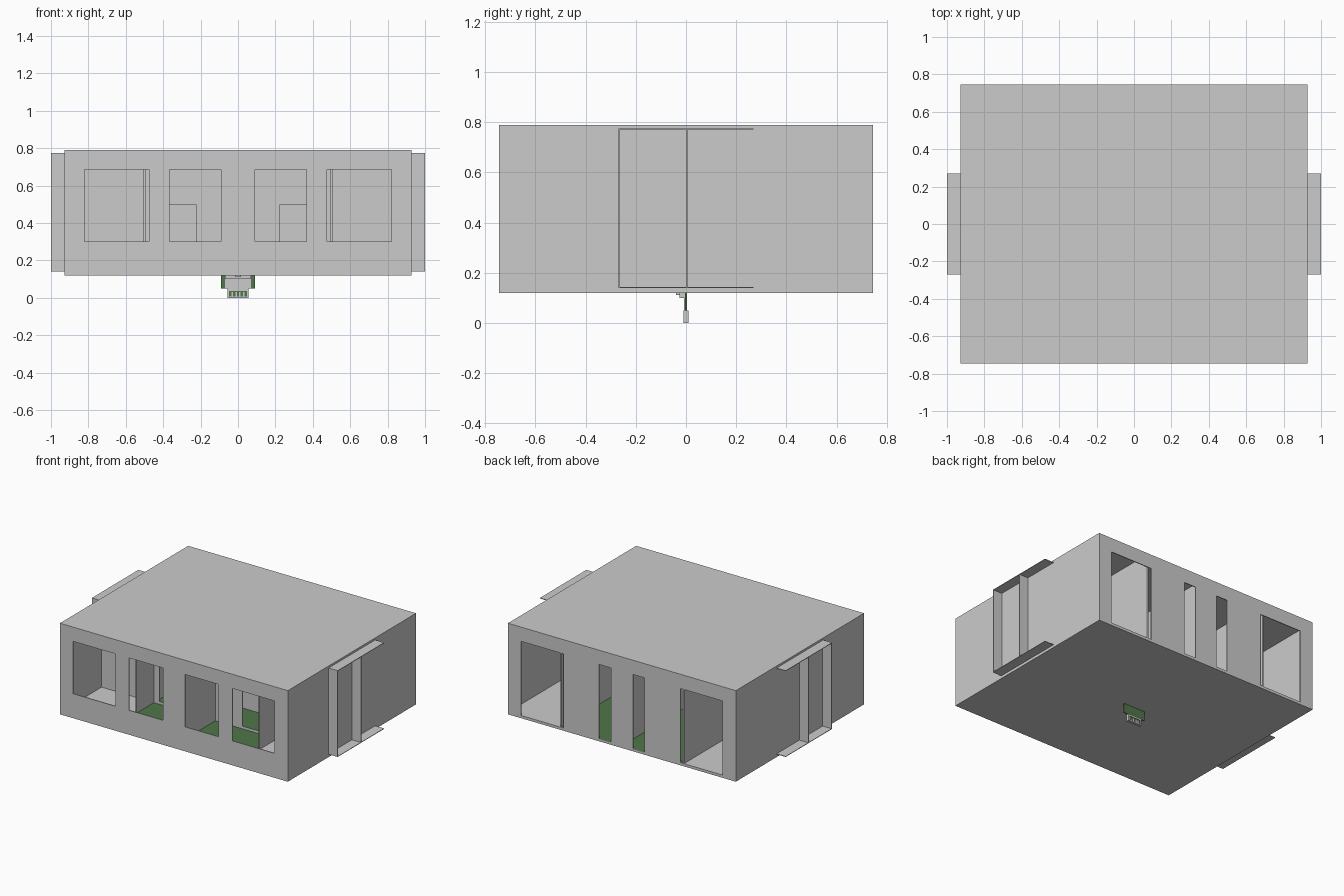
import bpy, bmesh, math
from mathutils import Vector

if "Cube" in bpy.data.objects:
    bpy.data.objects.remove(bpy.data.objects["Cube"])


def material(name, rgb):
    m = bpy.data.materials.new(name)
    m.diffuse_color = (*rgb, 1)
    m.use_nodes = True
    m.node_tree.nodes["Principled BSDF"].inputs["Base Color"].default_value = m.diffuse_color
    return m


GREY = material("light grey", (0.6, 0.6, 0.6))
GREEN = material("board green", (0.08, 0.18, 0.065))


def finish(name, bm, mat):
    me = bpy.data.meshes.new(name)
    bm.to_mesh(me)
    bm.free()
    me.materials.append(mat)
    ob = bpy.data.objects.new(name, me)
    bpy.context.collection.objects.link(ob)
    return ob


def box(name, x, y, z, mat=GREY):
    bm = bmesh.new()
    bmesh.ops.create_cube(bm, size=1)
    for v in bm.verts:
        v.co = Vector([(r[0] + r[1]) / 2 + c * (r[1] - r[0]) for r, c in zip((x, y, z), v.co)])
    return finish(name, bm, mat)


def wall(name, y, x, z, holes, thick=0.006):
    """Upright wall along x with rectangular holes (x0, x1, z0, z1)."""
    xs = sorted({*x, *[h[0] for h in holes], *[h[1] for h in holes]})
    zs = sorted({*z, *[h[2] for h in holes], *[h[3] for h in holes]})
    bm = bmesh.new()
    for x0, x1 in zip(xs, xs[1:]):
        for z0, z1 in zip(zs, zs[1:]):
            cx, cz = (x0 + x1) / 2, (z0 + z1) / 2
            if any(h[0] < cx < h[1] and h[2] < cz < h[3] for h in holes):
                continue
            bm.faces.new([bm.verts.new(p) for p in
                          ((x0, y, z0), (x1, y, z0), (x1, y, z1), (x0, y, z1))])
    bmesh.ops.remove_doubles(bm, verts=bm.verts, dist=1e-5)
    ext = bmesh.ops.extrude_face_region(bm, geom=bm.faces[:])
    for v in ext["geom"]:
        if isinstance(v, bmesh.types.BMVert):
            v.co.y += thick
    bmesh.ops.recalc_face_normals(bm, faces=bm.faces[:])
    bmesh.ops.dissolve_limit(bm, angle_limit=0.01, verts=bm.verts[:], edges=bm.edges[:])
    return finish(name, bm, GREY)


def mirrored(holes):
    return holes + [(-b, -a, c, d) for a, b, c, d in holes]


X, Y, Z0, Z1 = 0.927, 0.745, 0.12, 0.79
T = 0.006
FLOOR, CEIL = 0.14, 0.775

# outer shell
box("base", (-X, X), (-Y, Y), (Z0, Z0 + T))
box("roof", (-X, X), (-Y, Y), (Z1 - T, Z1))
for s, side in ((-1, "left"), (1, "right")):
    box(side + "_wall", sorted((s * X, s * (X - T))), (-Y, Y), (Z0, Z1))
wall("front_wall", -Y, (-X, X), (Z0, Z1),
     mirrored([(0.475, 0.82, 0.30, 0.685), (0.09, 0.365, 0.30, 0.685)]))
wall("back_wall", Y - T, (-X, X), (Z0, Z1),
     mirrored([(0.475, 0.82, FLOOR, 0.685), (0.09, 0.185, FLOOR, 0.685)]))

# room floors: green in the middle, grey at both ends
I = X - T
box("middle_floor", (-0.5, 0.5), (-Y + T, Y - T), (FLOOR - T, FLOOR), GREEN)
for s, side in ((-1, "left"), (1, "right")):
    box(side + "_floor", sorted((s * 0.5, s * I)), (-Y + T, Y - T), (FLOOR - T, FLOOR))

# corridor plates and cross walls that stick out through the sides
for s, side in ((-1, "left"), (1, "right")):
    span = sorted((s * X, s))
    box(side + "_lower_ledge", span, (-0.27, 0.27), (FLOOR, FLOOR + 0.004))
    box(side + "_upper_ledge", span, (-0.27, 0.27), (CEIL - 0.004, CEIL))
wall("front_cross_wall", -0.27, (-1, 1), (FLOOR, CEIL),
     mirrored([(0.225, 0.45, FLOOR + 0.02, 0.50)]))
wall("middle_cross_wall", 0, (-1, 1), (FLOOR, CEIL), [])

# room dividers
for x, y0 in ((-0.5, -0.47), (0, -Y + T), (0.5, -0.47)):
    box("room_divider", (x - 0.005, x + 0.005), (y0, Y - T), (FLOOR, Z1 - T))

# small circuit board and plug hanging under the base
box("circuit_board", (-0.09, 0.09), (-0.003, 0.003), (0.05, Z0), GREEN)
box("board_chip", (-0.07, 0.07), (-0.008, -0.003), (0.05, 0.10))
box("board_header", (-0.07, 0.07), (-0.026, -0.003), (0.10, Z0))
box("board_pin", (-0.015, 0.015), (-0.04, -0.026), (0.112, Z0))
box("plug_tongue", (-0.05, 0.05), (-0.004, 0.004), (0.0, 0.05), GREEN)
for z0, z1 in ((0.036, 0.05), (0.0, 0.006)):
    box("plug_band", (-0.057, 0.055), (-0.01, 0.01), (z0, z1))
for x in (-0.053, 0.051):
    box("plug_side", (x - 0.004, x + 0.004), (-0.01, 0.01), (0.0, 0.05))
for x in (-0.03, -0.01, 0.01, 0.03):
    box("plug_contact", (x - 0.004, x + 0.004), (-0.007, 0.007), (0.006, 0.03))
